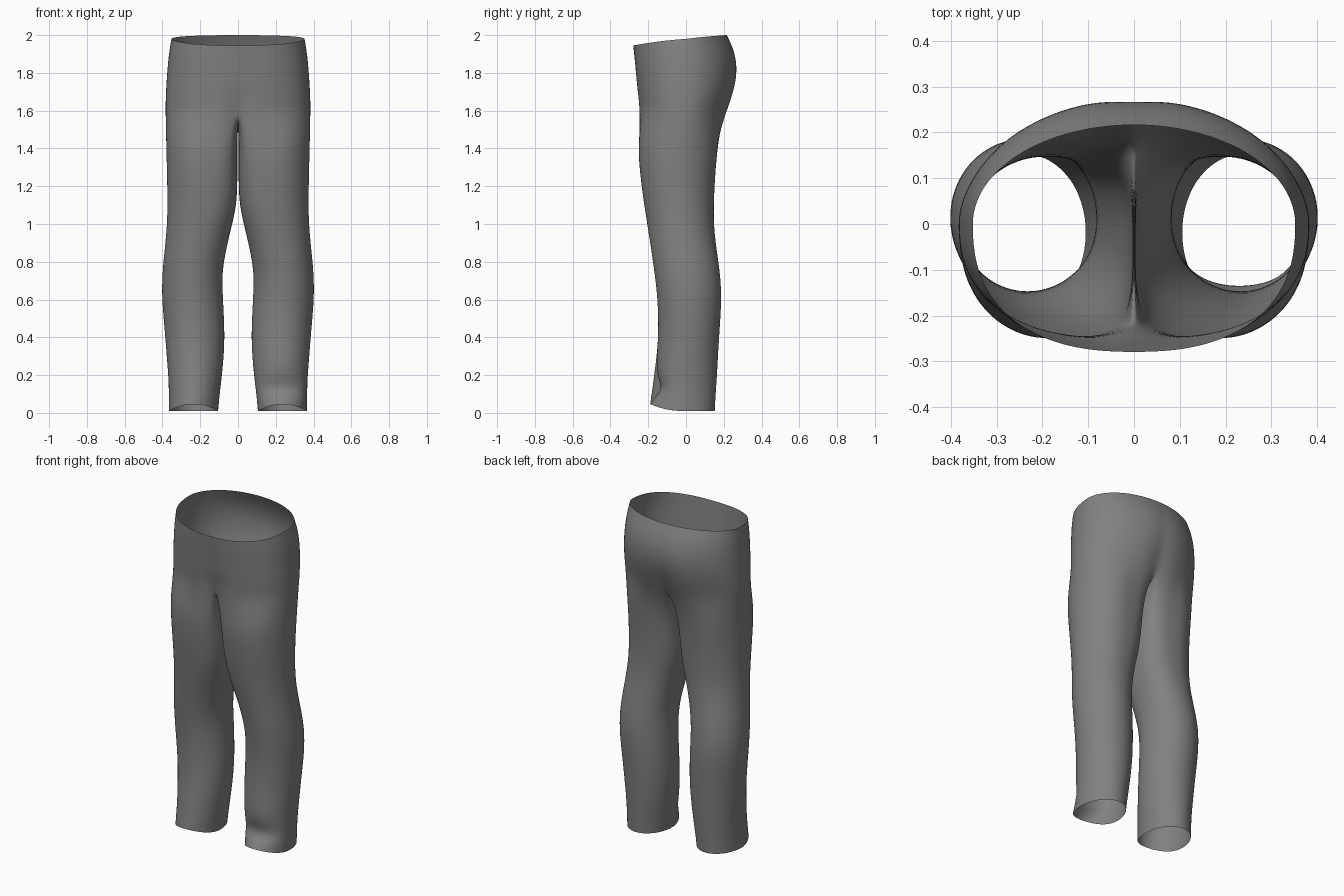
import bpy, bmesh, math

cube = bpy.data.objects.get("Cube")
if cube:
    bpy.data.objects.remove(cube)

OUTER, INNER = 25, 11   # points on the outside of a leg, and on its inside

# Leg sections: height, inner x, outer x, front y, back y, inner squareness
LEG = [
    (0.01, 0.105, 0.367, -0.190, 0.153, 2.0),
    (0.07, 0.100, 0.367, -0.186, 0.156, 2.0),
    (0.13, 0.093, 0.367, -0.178, 0.160, 2.0),
    (0.20, 0.085, 0.370, -0.170, 0.165, 2.0),
    (0.30, 0.075, 0.378, -0.156, 0.170, 2.0),
    (0.42, 0.070, 0.387, -0.146, 0.177, 2.0),
    (0.60, 0.079, 0.404, -0.150, 0.190, 2.0),
    (0.74, 0.086, 0.402, -0.167, 0.182, 2.1),
    (0.88, 0.060, 0.387, -0.187, 0.160, 2.2),
    (1.00, 0.030, 0.376, -0.206, 0.147, 2.4),
    (1.12, 0.004, 0.374, -0.225, 0.148, 2.7),
    (1.28, 0.003, 0.377, -0.246, 0.156, 3.2),
    (1.43, 0.003, 0.381, -0.256, 0.171, 3.8),
]
# Hip sections: height, half width, front y, back y, centre dent
HIP = [
    (1.58, 0.384, -0.252, 0.218, 0.025),
    (1.66, 0.384, -0.258, 0.248, 0.018),
    (1.74, 0.380, -0.264, 0.270, 0.010),
    (1.82, 0.374, -0.269, 0.276, 0.007),
    (1.90, 0.367, -0.275, 0.260, 0.004),
    (1.98, 0.353, -0.280, 0.217, 0.000),
]


def power(v, n):
    return math.copysign(abs(v) ** (2 / n), v)


def leg_ring(key, side):
    z, inner, outer, front, back, square = key
    cx, hx = (inner + outer) / 2, (outer - inner) / 2
    cy, hy = (front + back) / 2, (back - front) / 2
    points = []
    for i in range(OUTER + INNER):
        if i < OUTER:
            deg = -135 + 270 * i / (OUTER - 1)
        else:
            deg = 135 + 90 * (i - OUTER + 1) / (INNER + 1)
        c, s = math.cos(math.radians(deg)), math.sin(math.radians(deg))
        n = square if c < 0 else 2.0
        x, y, h = cx + hx * power(c, n), cy + hy * power(s, n), z
        if z < 0.1:                       # hem rises at the front
            h += 0.04 * max(0, -s) ** 2 * (1 - z / 0.1)
        if side > 0 and s < 0:            # fold above the left hem
            y += 0.055 * s * s * math.exp(-((z - 0.13) / 0.06) ** 2)
        points.append((x, y, h))
    return points


def hip_half(key):
    z, half, front, back, dent = key
    points = []
    for i in range(OUTER):
        a = math.pi * (i / (OUTER - 1) - 0.5)
        c, s = max(0, math.cos(a)), math.sin(a)
        if i in (0, OUTER - 1):
            c = 0
        n = 2.4 if s < 0 else 2.0
        x = half * power(c, n)
        y = power(s, n) * (back if s > 0 else -front)
        y -= math.copysign(dent, s) * math.exp(-(x / 0.05) ** 2)
        lift = (z - HIP[0][0]) / (HIP[-1][0] - HIP[0][0])
        h = z + lift * (0.0275 * s - 0.0075 * s * s)
        h += (1 - lift) ** 3 * 0.04 * max(0, -s) ** 6
        points.append((x, y, h))
    return points


def crotch_web(start, end):
    """Saddle points from the back seam to the front seam."""
    points = []
    for j in range(1, INNER + 1):
        t = j / (INNER + 1)
        points.append((0, start[1] + t * (end[1] - start[1]),
                       start[2] + t * (end[2] - start[2]) - 0.06 * math.sin(math.pi * t)))
    return points


def strip(bm, low, high, side, closed):
    count = len(low)
    for i in range(count if closed else count - 1):
        j = (i + 1) % count
        quad = [low[i], low[j], high[j], high[i]]
        bm.faces.new(quad if side > 0 else quad[::-1])


# Trousers: two legs joined by a saddle and carried up to the waist
bm = bmesh.new()
for side in (1, -1):
    def add(points):
        return [bm.verts.new((side * x, y, z)) for x, y, z in points]

    rings = [add(leg_ring(key, side)) for key in LEG]
    base = hip_half(HIP[0])
    rings.append(add(base + crotch_web(base[-1], base[0])))
    for low, high in zip(rings, rings[1:]):
        strip(bm, low, high, side, True)
    halves = [rings[-1][:OUTER]] + [add(hip_half(key)) for key in HIP[1:]]
    for low, high in zip(halves, halves[1:]):
        strip(bm, low, high, side, False)
seam = [v for v in bm.verts if abs(v.co.x) < 0.0005]
bmesh.ops.remove_doubles(bm, verts=seam, dist=0.0005)

mesh = bpy.data.meshes.new("trousers")
bm.to_mesh(mesh)
bm.free()
trousers = bpy.data.objects.new("trousers", mesh)
bpy.context.collection.objects.link(trousers)

# Plain grey cloth
cloth = bpy.data.materials.new("grey_cloth")
cloth.use_nodes = True
grey = (0.22, 0.22, 0.22, 1)
cloth.diffuse_color = grey
cloth.node_tree.nodes["Principled BSDF"].inputs["Base Color"].default_value = grey
mesh.materials.append(cloth)

for polygon in mesh.polygons:
    polygon.use_smooth = True
smooth = trousers.modifiers.new("smooth_cloth", 'SUBSURF')
smooth.levels = smooth.render_levels = 2
